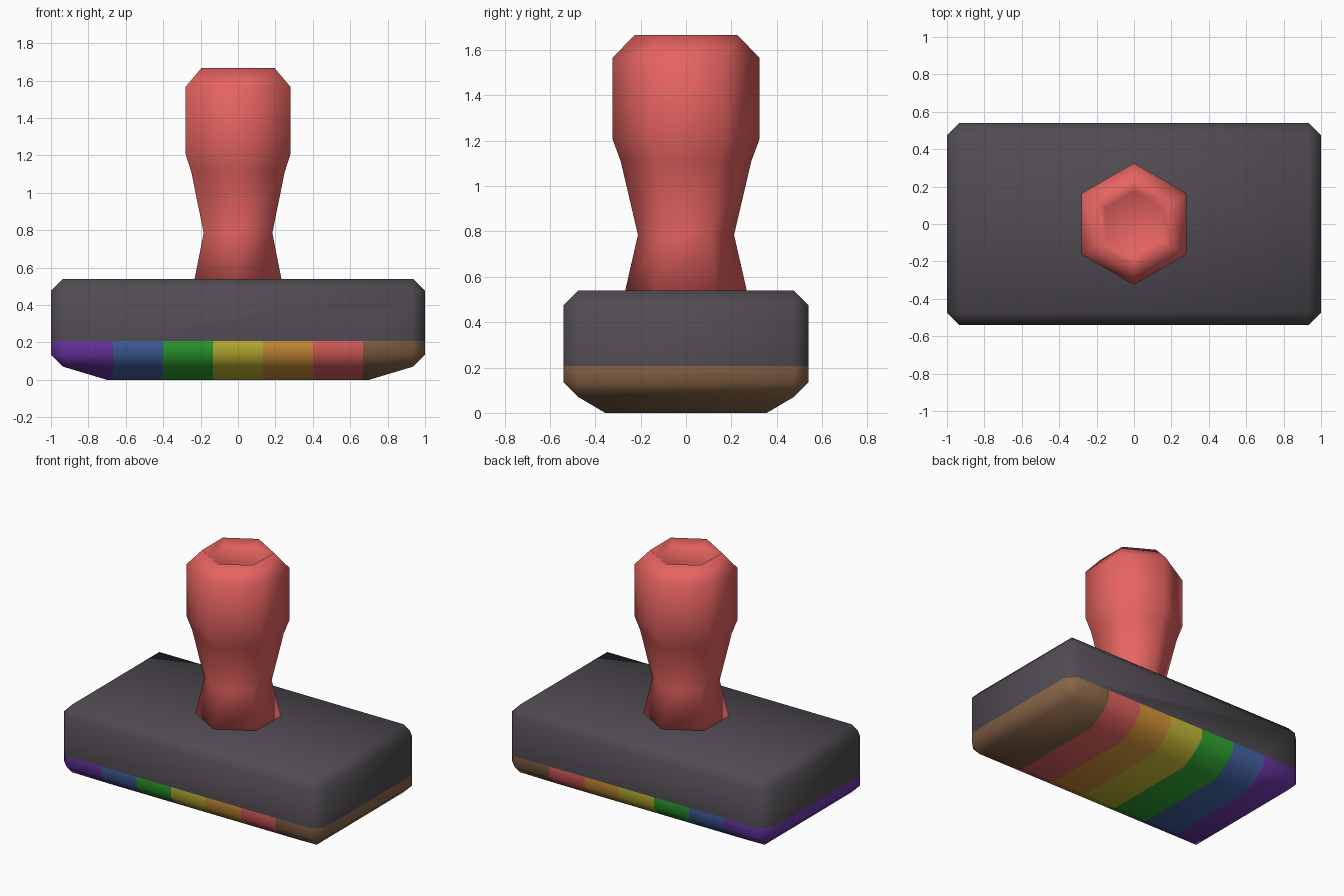
import bpy, bmesh, math
from mathutils import Vector

if "Cube" in bpy.data.objects:
    bpy.data.objects.remove(bpy.data.objects["Cube"])


def linear(c):
    c /= 255
    return c / 12.92 if c <= 0.04045 else ((c + 0.055) / 1.055) ** 2.4


def material(name, rgb):
    m = bpy.data.materials.new(name)
    m.diffuse_color = [linear(c) for c in rgb] + [1]
    m.use_nodes = True
    m.node_tree.nodes["Principled BSDF"].inputs["Base Color"].default_value = m.diffuse_color
    return m


def finish(bm, name, mats):
    bmesh.ops.recalc_face_normals(bm, faces=bm.faces)
    for f in bm.faces:
        f.smooth = True
    me = bpy.data.meshes.new(name)
    bm.to_mesh(me)
    bm.free()
    for m in mats:
        me.materials.append(m)
    ob = bpy.data.objects.new(name, me)
    bpy.context.collection.objects.link(ob)
    return ob


grey = material("dark grey", (80, 75, 82))
red = material("red", (230, 100, 97))
stripes = [
    material("purple", (110, 56, 170)),
    material("blue", (68, 100, 165)),
    material("green", (48, 165, 52)),
    material("yellow", (200, 188, 54)),
    material("orange", (215, 150, 58)),
    red,
    material("brown", (136, 101, 72)),
]
HALF_X, HALF_Y, CHAMFER = 1.0, 0.54, 0.065
BAND_TOP = 0.207
CUTS = [-0.667, -0.4, -0.133, 0.133, 0.4, 0.667]

# Base: chamfered block
bm = bmesh.new()
bmesh.ops.create_cube(bm, size=1)
for v in bm.verts:
    v.co = (v.co.x * 2 * HALF_X, v.co.y * 2 * HALF_Y, 0.305 + v.co.z * 0.47)
bmesh.ops.bevel(bm, geom=bm.edges[:], offset=CHAMFER, segments=1,
                affect='EDGES', profile=0.5)

# Underside: shallow tapered pad pushed down to the ground
under = min(bm.faces, key=lambda f: f.calc_center_median().z)
pad = bmesh.ops.extrude_face_region(bm, geom=[under])["geom"]
for v in (g for g in pad if isinstance(g, bmesh.types.BMVert)):
    v.co = (v.co.x * 0.75, v.co.y * 0.75, 0)
if under.is_valid:
    bmesh.ops.delete(bm, geom=[under], context='FACES_ONLY')


# Cut the lower band, then the stripes within it
def low_faces():
    return [f for f in bm.faces if f.calc_center_median().z < BAND_TOP - 1e-4]


bmesh.ops.bisect_plane(bm, geom=bm.verts[:] + bm.edges[:] + bm.faces[:],
                       plane_co=(0, 0, BAND_TOP), plane_no=(0, 0, 1))
for x in CUTS:
    faces = low_faces()
    edges = list({e for f in faces for e in f.edges})
    verts = list({v for f in faces for v in f.verts})
    bmesh.ops.bisect_plane(bm, geom=verts + edges + faces,
                           plane_co=(x, 0, 0), plane_no=(1, 0, 0))
for f in low_faces():
    cx = f.calc_center_median().x
    f.material_index = 1 + sum(cx > x for x in CUTS)
finish(bm, "base", [grey] + stripes)

# Handle: six-sided turned profile with a shallow dip in the top
profile = [(0.27, 0.53), (0.212, 0.785), (0.288, 1.11), (0.325, 1.21),
           (0.325, 1.565), (0.226, 1.667), (0.175, 1.63)]
bm = bmesh.new()
rings = []
for r, z in profile:
    rings.append([bm.verts.new(Vector((r * math.cos(a), r * math.sin(a), z)))
                  for a in (math.pi / 2 + i * math.pi / 3 for i in range(6))])
for lo, hi in zip(rings, rings[1:]):
    for i in range(6):
        j = (i + 1) % 6
        bm.faces.new((lo[i], lo[j], hi[j], hi[i]))
bm.faces.new(rings[0][::-1])
bm.faces.new(rings[-1])
finish(bm, "handle", [red])
